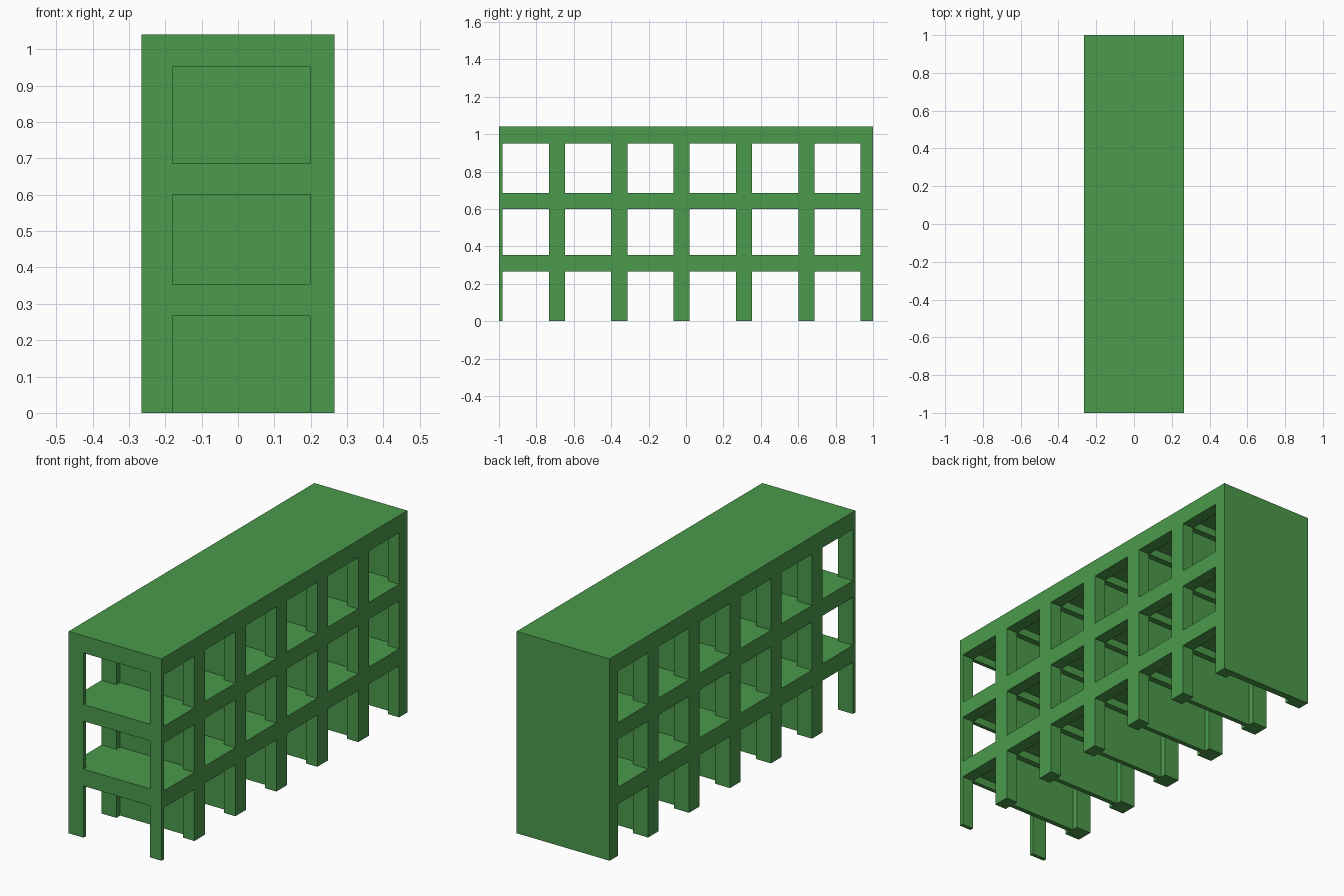
import bpy, bmesh
from mathutils import Matrix, Vector

if "Cube" in bpy.data.objects:
    bpy.data.objects.remove(bpy.data.objects["Cube"])

green = bpy.data.materials.new("leaf green")
green.diffuse_color = (0.07, 0.32, 0.07, 1)
green.use_nodes = True
green.node_tree.nodes["Principled BSDF"].inputs["Base Color"].default_value = green.diffuse_color


def add_box(bm, x, y, z):
    """Box spanning three (low, high) ranges."""
    size = Vector((x[1] - x[0], y[1] - y[0], z[1] - z[0]))
    mid = Vector((x[0] + x[1], y[0] + y[1], z[0] + z[1])) / 2
    bmesh.ops.create_cube(bm, size=1, matrix=Matrix.Translation(mid) @ Matrix.Diagonal(size).to_4x4())


def make_object(name, bm):
    mesh = bpy.data.meshes.new(name)
    bm.to_mesh(mesh)
    bm.free()
    mesh.materials.append(green)
    obj = bpy.data.objects.new(name, mesh)
    bpy.context.collection.objects.link(obj)
    return obj


PITCH, OPEN = 1 / 3, 0.247      # bay spacing and clear opening
X_IN = (-0.18, 0.20)            # clear width between side posts
RECESS = 0.031                  # partitions are thinner than the posts
CEILING = 0.04                  # slabs are thinner than the beams

bays = [(-0.98 + i * PITCH, -0.98 + i * PITCH + OPEN) for i in range(6)]
storeys = [(-0.1, 0.266), (0.353, 0.60), (0.686, 0.951)]

# Solid block that the openings are cut from
bm = bmesh.new()
add_box(bm, (-0.265, 0.265), (-1, 1), (0, 1.04))
frame = make_object("building_frame", bm)

# Window openings, rooms and raised ceilings
bm = bmesh.new()
for z in storeys:
    for i, y in enumerate(bays):
        add_box(bm, (-0.5, 0.5), y, z)
        front = -1.1 if i == 0 else y[0] - RECESS
        add_box(bm, X_IN, (front, y[1] + RECESS), z)
        add_box(bm, X_IN, y, (z[0] + 0.05, z[1] + CEILING))
cutter = make_object("opening_cutter", bm)
cutter.hide_render = True

cut = frame.modifiers.new("openings", "BOOLEAN")
cut.operation = "DIFFERENCE"
cut.solver = "EXACT"
cut.use_self = True
cut.object = cutter
bpy.context.view_layer.objects.active = frame
frame.select_set(True)
bpy.ops.object.modifier_apply(modifier=cut.name)
bpy.data.objects.remove(cutter)
